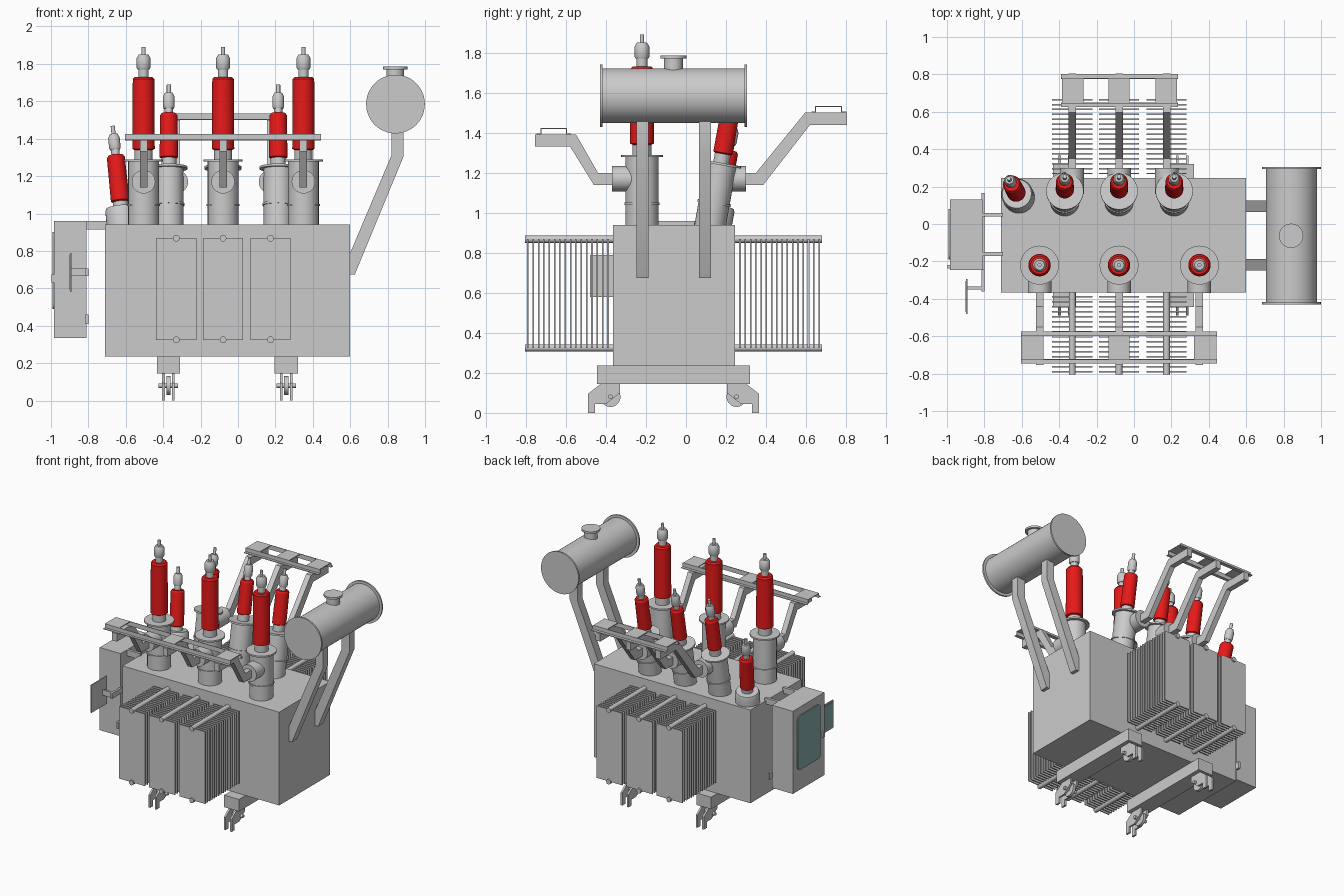
import bpy, bmesh, math
from mathutils import Matrix, Vector

if "Cube" in bpy.data.objects:
    bpy.data.objects.remove(bpy.data.objects["Cube"])


def material(name, color):
    m = bpy.data.materials.new(name)
    m.diffuse_color = color
    m.use_nodes = True
    m.node_tree.nodes["Principled BSDF"].inputs["Base Color"].default_value = m.diffuse_color
    return m


RED = material("red_insulator", (0.8, 0.01, 0.01, 1))
GLASS = material("window_glass", (0.25, 0.42, 0.42, 1))


def finish(name, bm, mat=None):
    bmesh.ops.recalc_face_normals(bm, faces=bm.faces)
    me = bpy.data.meshes.new(name)
    bm.to_mesh(me)
    bm.free()
    ob = bpy.data.objects.new(name, me)
    bpy.context.collection.objects.link(ob)
    if mat:
        me.materials.append(mat)
    return ob


def boxes(name, ranges, mat=None):
    """One object from boxes given as (x0, x1, y0, y1, z0, z1)."""
    bm = bmesh.new()
    for x0, x1, y0, y1, z0, z1 in ranges:
        m = Matrix.Translation(((x0 + x1) / 2, (y0 + y1) / 2, (z0 + z1) / 2)) @ \
            Matrix.Diagonal((x1 - x0, y1 - y0, z1 - z0, 1))
        bmesh.ops.create_cube(bm, size=1, matrix=m)
    return finish(name, bm, mat)


def lathe(name, profile, base, axis=(0, 0, 1), mat=None, n=32):
    """Spin (radius, height) points around an axis starting at base."""
    rot = Vector((0, 0, 1)).rotation_difference(Vector(axis)).to_matrix().to_4x4()
    m = Matrix.Translation(base) @ rot
    bm = bmesh.new()
    rings = [[bm.verts.new(m @ Vector((r * math.cos(2 * math.pi * i / n),
                                       r * math.sin(2 * math.pi * i / n), h)))
              for i in range(n)] for r, h in profile]
    for a, b in zip(rings, rings[1:]):
        for i in range(n):
            j = (i + 1) % n
            bm.faces.new((a[i], a[j], b[j], b[i]))
    bm.faces.new(rings[0])
    bm.faces.new(rings[-1])
    return finish(name, bm, mat)


def extrude(name, points, start, end, along):
    """Extrude a profile: (y, z) points along x, or (x, z) points along y."""
    bm = bmesh.new()
    place = (lambda p, d: (d, p[0], p[1])) if along == "x" else (lambda p, d: (p[0], d, p[1]))
    face = bm.faces.new([bm.verts.new(place(p, start)) for p in points])
    new = bmesh.ops.extrude_face_region(bm, geom=[face])["geom"]
    shift = Vector((end - start, 0, 0)) if along == "x" else Vector((0, end - start, 0))
    bmesh.ops.translate(bm, vec=shift, verts=[v for v in new if isinstance(v, bmesh.types.BMVert)])
    bmesh.ops.recalc_face_normals(bm, faces=bm.faces)
    return finish(name, bm)


# Tank and skid beams
boxes("tank", [(-0.71, 0.60, -0.365, 0.245, 0.235, 0.94)])
MID = -0.0625
for bx in (-0.372, 0.258):
    boxes("skid_beam", [(bx - 0.062, bx + 0.062, -0.445, 0.32, 0.145, 0.236)])
    # Roller forks, mirrored front to back
    for s in (1, -1):
        fork = [(-0.49, 0), (-0.455, 0), (-0.455, 0.045), (-0.40, 0.045),
                (-0.33, 0.10), (-0.33, 0.146), (-0.425, 0.146), (-0.49, 0.095)]
        fork = [(MID + s * (y - MID), z) for y, z in fork]
        for dx in (-0.026, 0.026):
            extrude("roller_fork", fork, bx + dx - 0.007, bx + dx + 0.007, "x")
        wy = MID - s * 0.315
        lathe("roller", [(0.05, 0), (0.05, 0.022)], (bx - 0.011, wy, 0.08), (1, 0, 0))
        lathe("roller_axle", [(0.012, 0), (0.012, 0.104)], (bx - 0.052, wy, 0.08), (1, 0, 0), n=16)

# Radiator banks on both long sides
FINS = 16
for side, y_in, y_out in ((-1, -0.365, -0.805), (1, 0.245, 0.68)):
    for cx in (-0.33, -0.08, 0.174):
        step = (abs(y_out - y_in) - 0.04) / (FINS - 1)
        fins = []
        for i in range(FINS):
            y = y_in + side * (0.025 + i * step)
            fins.append((cx - 0.108, cx + 0.108, y - 0.004, y + 0.004, 0.325, 0.87))
        boxes("radiator_fins", fins)
        for z in (0.325, 0.868):
            lathe("radiator_header", [(0.018, 0), (0.018, abs(y_out - y_in))],
                  (cx, y_in, z), (0, side, 0), n=16)


# Bushing: grey turret, red insulator, grey terminal
def bushing(name, base, axis, turret, red, neck, cap, pin, r_red, r_cap):
    lathe(name + "_turret", turret, base, axis)
    r = r_red
    lathe(name + "_insulator", [(r * 0.8, red[0]), (r, red[0] + 0.006), (r * 0.96, red[1] - 0.012),
                                (r * 0.8, red[1])], base, axis, RED)
    lathe(name + "_terminal", [(r * 0.45, red[1] - 0.005), (r * 0.45, neck), (r_cap * 0.85, neck),
                               (r_cap, neck + 0.01), (r_cap, cap - 0.02), (r_cap * 0.7, cap),
                               (0.011, cap), (0.011, pin)], base, axis)


def turret(r, low, top, flange, foot):
    return [(r, 0), (r, low), (r + 0.006, low), (r + 0.006, low + 0.012), (r, low + 0.012),
            (r, top - 0.012), (flange, top - 0.012), (flange, top), (foot, top), (foot, top + 0.06)]


# High voltage bushings with side stubs and front arms
HV_X = (-0.505, -0.08, 0.35)
for x in HV_X:
    bushing("high_voltage", (x, -0.22, 0.93), (0, 0, 1), turret(0.082, 0.11, 0.36, 0.104, 0.048),
            (0.41, 0.80), 0.84, 0.92, 0.96, 0.06, 0.037)
    lathe("high_voltage_stub", [(0.063, 0), (0.063, 0.15)], (x, -0.22, 1.17), (0, -1, 0))
    extrude("front_arm", [(-0.36, 1.2), (-0.44, 1.2), (-0.55, 1.392), (-0.755, 1.392),
                          (-0.755, 1.332), (-0.58, 1.332), (-0.46, 1.138), (-0.36, 1.138)],
            x - 0.02, x + 0.02, "x")

# Low voltage bushings leaning backward, with stubs and back arms
t = math.radians(10)
LEAN = (0, math.sin(t), math.cos(t))
for x, ax in ((-0.37, -0.33), (-0.08, -0.08), (0.215, 0.174)):
    bushing("low_voltage", (x, 0.118, 0.92), LEAN, turret(0.078, 0.125, 0.335, 0.1, 0.04),
            (0.38, 0.625), 0.65, 0.735, 0.78, 0.049, 0.031)
    lathe("low_voltage_stub", [(0.063, 0), (0.063, 0.14)], (ax, 0.16, 1.17), (0, 1, 0))
    extrude("back_arm", [(0.29, 1.2), (0.35, 1.2), (0.595, 1.5), (0.805, 1.5), (0.805, 1.44),
                         (0.62, 1.44), (0.385, 1.138), (0.29, 1.138)], ax - 0.02, ax + 0.02, "x")

# Small neutral bushing leaning to the corner
bushing("neutral", (-0.615, 0.14, 0.92), (-0.1, 0.19, 1),
        [(0.085, 0), (0.085, 0.1), (0.078, 0.115), (0.04, 0.115), (0.04, 0.16)],
        (0.145, 0.40), 0.43, 0.515, 0.56, 0.05, 0.031)


# Angle rails and bearing plates carried by the arms
def rack(name, x0, x1, y0, y1, z, plates):
    e = 0.005
    boxes(name + "_rails", [(x0, x1, y0 - 0.024, y0, z, z + e), (x0, x1, y0 - e, y0, z, z + 0.034),
                            (x0, x1, y1, y1 + 0.026, z, z + e), (x0, x1, y1, y1 + e, z, z + 0.034)])
    boxes(name + "_plates", [(a, b, y0, y1, z + 0.028, z + 0.034) for a, b in plates])


rack("front_rack", -0.605, 0.445, -0.722, -0.6, 1.391,
     [(-0.605, -0.485), (-0.135, -0.025), (0.32, 0.44)])
rack("back_rack", -0.39, 0.235, 0.65, 0.775, 1.5, [(-0.385, -0.27), (-0.135, -0.025), (0.115, 0.23)])

# Conservator drum with end flanges, filler neck and two legs
lathe("conservator", [(0.157, 0), (0.157, 0.012), (0.137, 0.012), (0.137, 0.723), (0.157, 0.723),
                      (0.157, 0.735)], (0.842, -0.43, 1.585), (0, 1, 0), n=48)
lathe("filler_neck", [(0.047, 0), (0.047, 0.07), (0.065, 0.07), (0.065, 0.085)], (0.84, -0.063, 1.70))
for y in (-0.218, 0.095):
    extrude("conservator_leg", [(0.60, 0.675), (0.625, 0.675), (0.885, 1.305), (0.885, 1.47),
                                (0.82, 1.47), (0.82, 1.31), (0.60, 0.79)], y - 0.03, y + 0.03, "y")

# Control cabinet with window, handle and mounting bars
boxes("cabinet", [(-0.985, -0.81, -0.245, 0.13, 0.335, 0.96)])
boxes("cabinet_mounts", [(-0.82, -0.70, y - 0.01, y + 0.01, 0.915, 0.96) for y in (0.05, -0.16)])
window = boxes("cabinet_window", [(-0.993, -0.98, -0.19, 0.08, 0.49, 0.90)], GLASS)
bm = bmesh.new()
bm.from_mesh(window.data)
long_edges = [e for e in bm.edges if abs(e.verts[0].co.x - e.verts[1].co.x) > 0.005]
bmesh.ops.bevel(bm, geom=long_edges, offset=0.03, segments=4, affect="EDGES", profile=0.5)
bm.to_mesh(window.data)
bm.free()
boxes("cabinet_handle", [(-0.998, -0.98, -0.237, -0.22, 0.63, 0.675)])
boxes("cabinet_hinges", [(-0.815, -0.80, -0.29, 0.165, 0.41, 0.46)])

# Indicator panel on a side arm
boxes("indicator_arm", [(-0.895, -0.80, -0.35, -0.335, 0.665, 0.705),
                        (-0.815, -0.80, -0.36, -0.24, 0.665, 0.705)])
boxes("indicator_panel", [(-0.897, -0.889, -0.48, -0.295, 0.58, 0.79)])
boxes("indicator_glass", [(-0.9, -0.896, -0.47, -0.305, 0.59, 0.78)], GLASS)

# Smooth round parts, keep hard edges
for ob in bpy.data.objects:
    ob.select_set(True)
bpy.context.view_layer.objects.active = bpy.data.objects["tank"]
bpy.ops.object.shade_smooth_by_angle(angle=math.radians(30))
